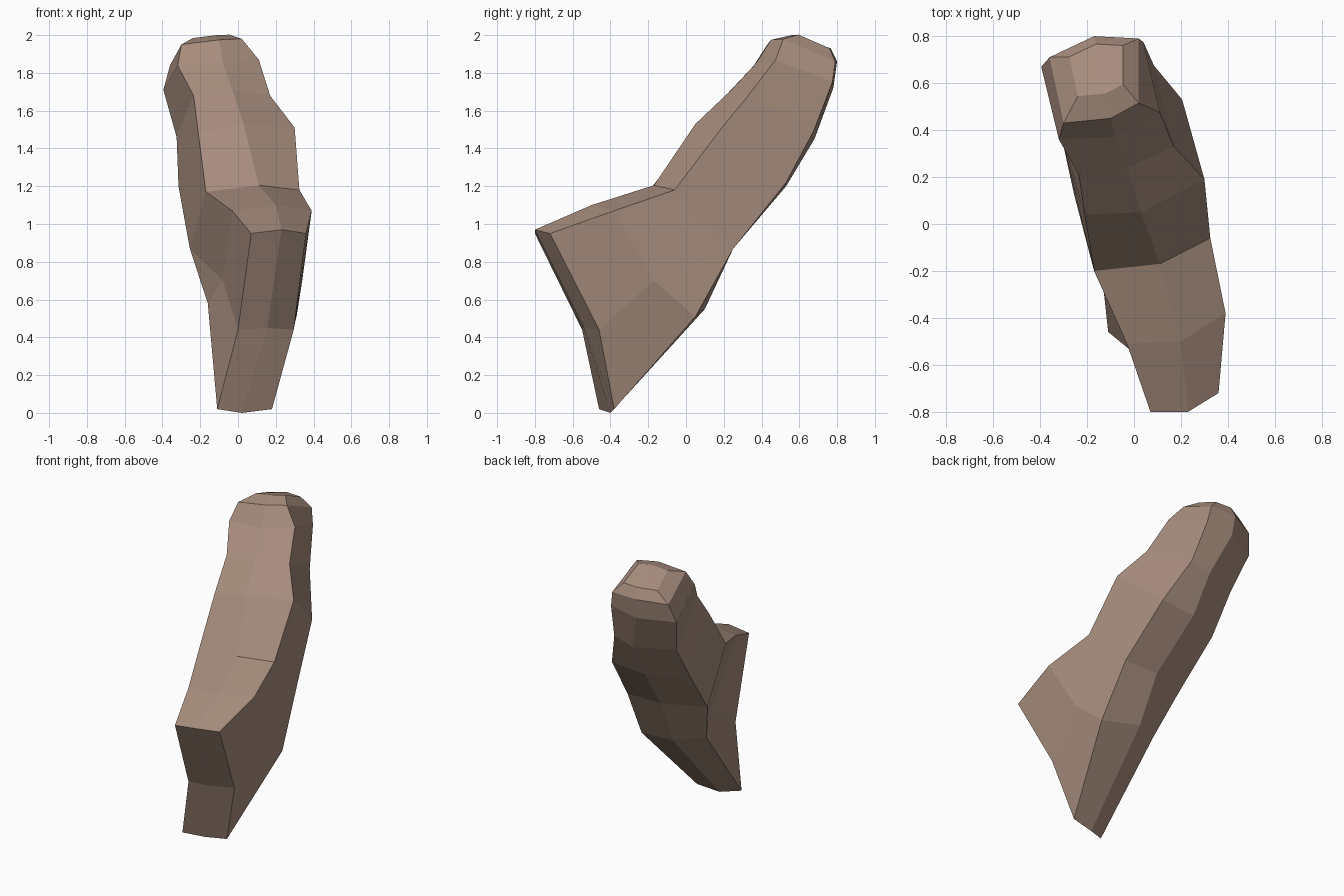
import bpy, bmesh
from mathutils import Vector

if "Cube" in bpy.data.objects:
    bpy.data.objects.remove(bpy.data.objects["Cube"])

skin = bpy.data.materials.new("warm_brown")
skin.diffuse_color = (0.39, 0.27, 0.21, 1)
skin.use_nodes = True
skin.node_tree.nodes["Principled BSDF"].inputs["Base Color"].default_value = skin.diffuse_color

bm = bmesh.new()


def verts(points):
    return [bm.verts.new(p) for p in points]


def bridge(a, b, closed=False):
    """Join two rows of vertices with quads."""
    n = len(a)
    for i in range(n if closed else n - 1):
        j = (i + 1) % n
        bm.faces.new((a[i], a[j], b[j], b[i]))


# Hexagonal sections of the upper part, tip first:
# front left, middle, right, then back right, middle, left
sections = [
    [(-.30, .43, 1.95), (-.10, .45, 1.975), (.02, .515, 1.98),
     (.02, .79, 1.86), (-.17, .80, 1.86), (-.36, .71, 1.84)],
    [(-.32, .36, 1.84), (-.08, .37, 1.85), (.11, .475, 1.87),
     (.04, .775, 1.75), (-.16, .78, 1.72), (-.395, .67, 1.71)],
    [(-.235, .21, 1.68), (-.03, .24, 1.71), (.17, .33, 1.68),
     (.085, .675, 1.49), (-.06, .68, 1.45), (-.325, .57, 1.46)],
    [(-.21, .04, 1.48), (.03, .05, 1.53), (.30, .19, 1.51),
     (.205, .53, 1.22), (-.05, .53, 1.20), (-.315, .40, 1.20)],
    [(-.17, -.20, 1.17), (.11, -.17, 1.205), (.325, -.06, 1.18),
     (.28, .25, .87), (.02, .25, .87), (-.255, .125, .87)],
]
rings = [verts(s) for s in sections]
for a, b in zip(rings, rings[1:]):
    bridge(a, b, True)

# Rounded tip: a smaller copy of the first section, pushed outward
centre = sum((v.co for v in rings[0]), Vector()) / 6
cap = verts([centre + (v.co - centre) * 0.6 + Vector((0, .04, .05)) for v in rings[0]])
bridge(cap, rings[0], True)
bm.faces.new((cap[0], cap[1], cap[4], cap[5]))
bm.faces.new((cap[1], cap[2], cap[3], cap[4]))

# Front of the base: shelf, ridge, shin and bottom edge (left, middle, right)
shelf = verts([(-.03, -.51, 1.07), (.20, -.50, 1.10), (.39, -.38, 1.07)])
ridge = verts([(.07, -.80, .95), (.23, -.80, .97), (.36, -.72, .95)])
shin = verts([(0, -.55, .44), (.155, -.54, .45), (.295, -.46, .44)])
foot = verts([(-.11, -.46, .02), (.02, -.40, 0), (.18, -.38, .02)])
# Back of the base
heel = verts([(-.16, 0, .58), (.035, .10, .55), (.31, .05, .51)])
throat, nape = rings[-1][:3], rings[-1][:2:-1]
for a, b in ((throat, shelf), (shelf, ridge), (ridge, shin),
             (shin, foot), (foot, heel), (heel, nape)):
    bridge(a, b)

# Sides of the base meet around one point on each side
for i, p in ((0, (-.08, -.17, .70)), (2, (.34, -.17, .70))):
    c = bm.verts.new(p)
    bm.faces.new((throat[i], shelf[i], c, nape[i]))
    bm.faces.new((shelf[i], ridge[i], shin[i], c))
    bm.faces.new((c, shin[i], foot[i], heel[i]))
    bm.faces.new((nape[i], c, heel[i]))

bmesh.ops.recalc_face_normals(bm, faces=bm.faces)
mesh = bpy.data.meshes.new("thumb")
bm.to_mesh(mesh)
bm.free()
mesh.materials.append(skin)
bpy.context.collection.objects.link(bpy.data.objects.new("thumb", mesh))
